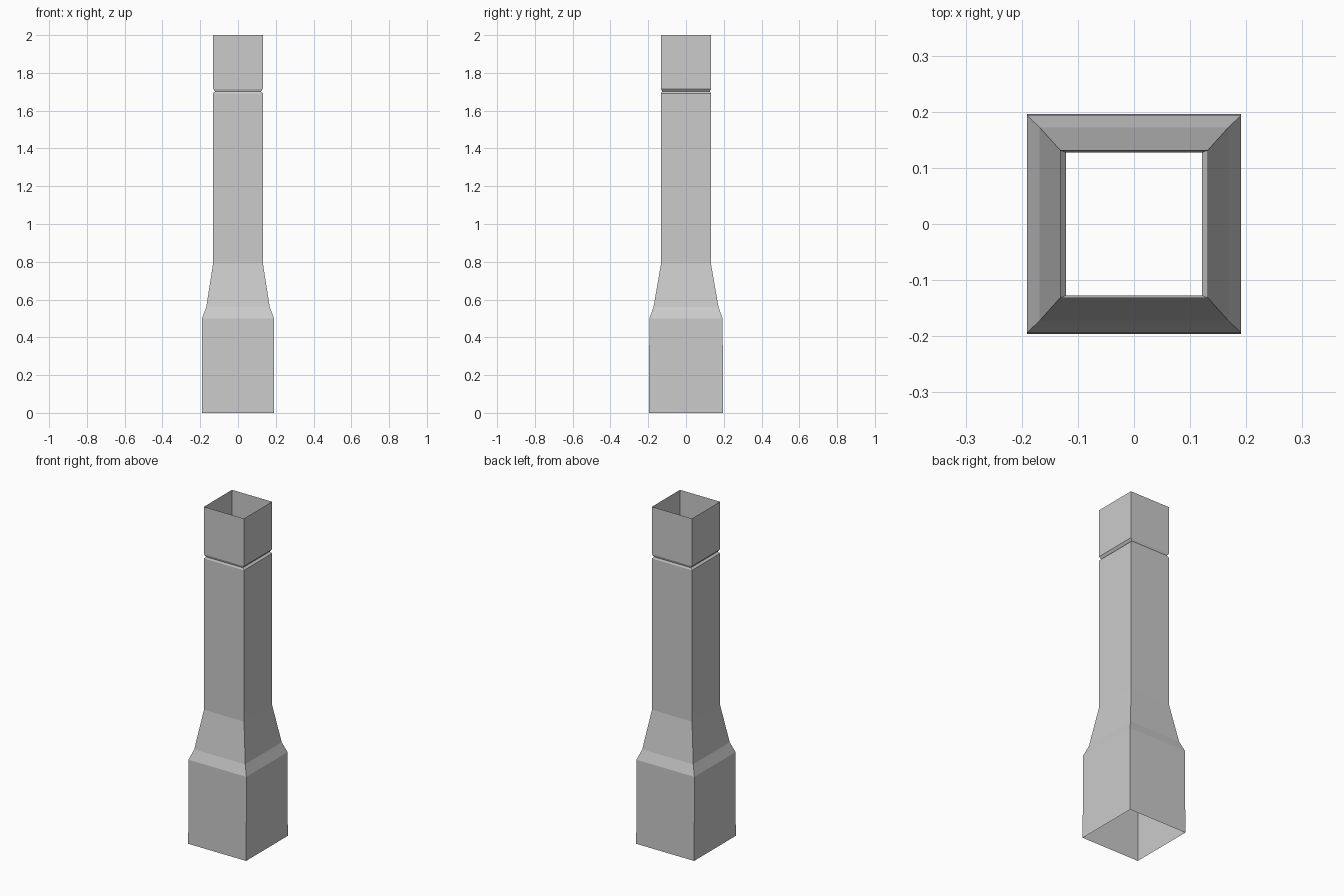
import bpy
import bmesh

cube = bpy.data.objects.get("Cube")
if cube:
    bpy.data.objects.remove(cube, do_unlink=True)


def make_material(name, rgb):
    mat = bpy.data.materials.new(name)
    mat.use_nodes = True
    mat.diffuse_color = (*rgb, 1)
    mat.node_tree.nodes["Principled BSDF"].inputs["Base Color"].default_value = (*rgb, 1)
    return mat


def square_tube(name, sections, mat):
    """Open rectangular tube through sections of (z, half width, half depth)."""
    bm = bmesh.new()
    rings = [[bm.verts.new((sx * hx, sy * hy, z))
              for sx, sy in ((-1, -1), (1, -1), (1, 1), (-1, 1))]
             for z, hx, hy in sections]
    for low, high in zip(rings, rings[1:]):
        for i in range(4):
            j = (i + 1) % 4
            bm.faces.new((low[i], low[j], high[j], high[i]))
    mesh = bpy.data.meshes.new(name)
    bm.to_mesh(mesh)
    bm.free()
    mesh.materials.append(mat)
    obj = bpy.data.objects.new(name, mesh)
    bpy.context.collection.objects.link(obj)
    return obj


grey = make_material("plain grey", (0.6, 0.6, 0.6))

# Wide base, two-step shoulder, shaft, narrow groove and open top collar
square_tube("chimney_shaft", [
    (0.0, 0.191, 0.196),
    (0.5, 0.191, 0.194),
    (0.56, 0.168, 0.172),
    (0.79, 0.132, 0.132),
    (1.692, 0.132, 0.132),
    (1.702, 0.121, 0.127),
    (1.716, 0.132, 0.132),
    (2.0, 0.132, 0.132),
], grey)
